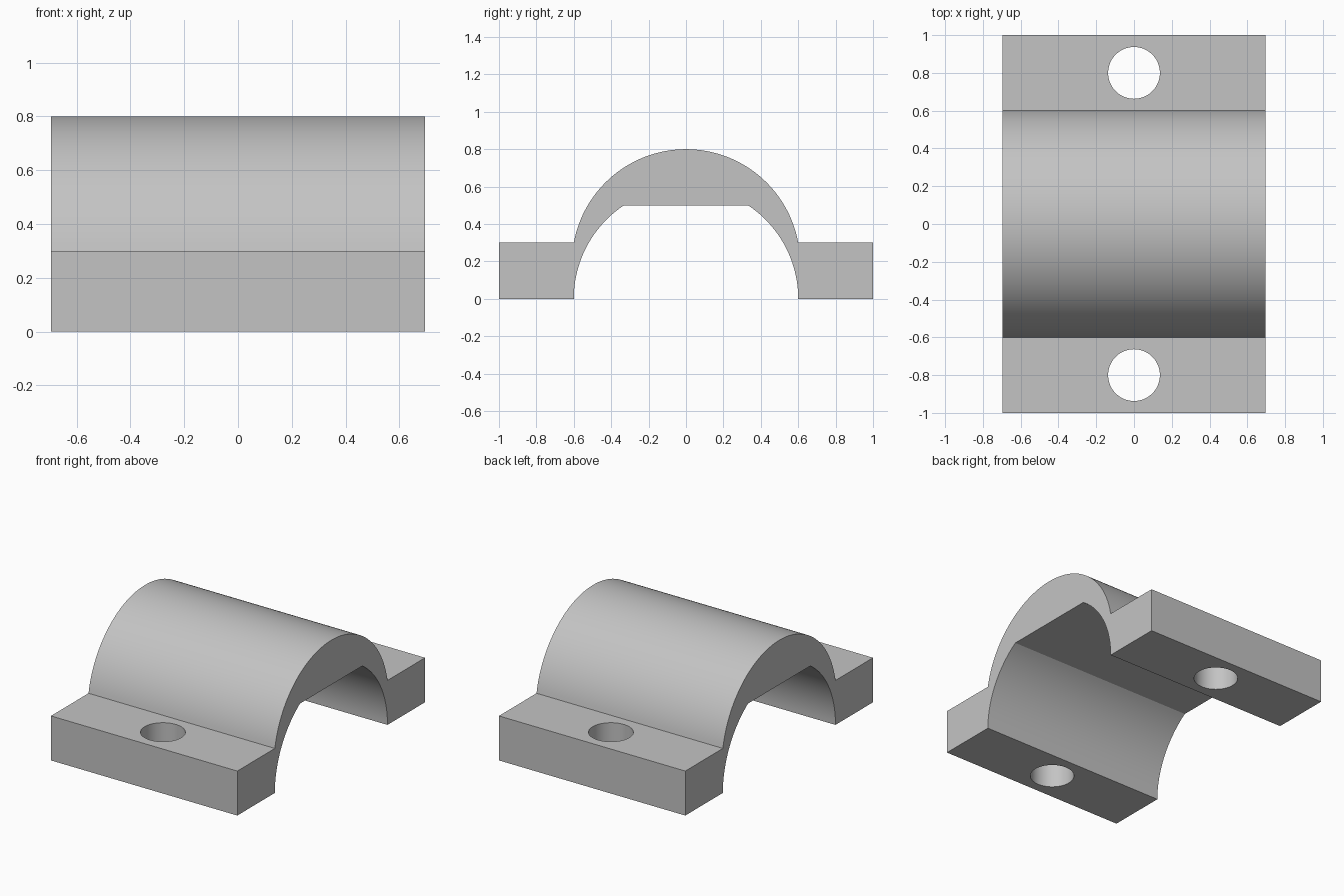
import bpy
import bmesh
from math import sin, cos, asin, pi, radians

HALF_WIDTH = 0.695
FLANGE_TOP = 0.3
INNER_R, ROOF_Z = 0.6, 0.5
OUTER_R, OUTER_Z = 0.61, 0.19
HOLE_R, HOLE_Y = 0.137, 0.8

if "Cube" in bpy.data.objects:
    bpy.data.objects.remove(bpy.data.objects["Cube"], do_unlink=True)

grey = bpy.data.materials.new("plain grey")
grey.use_nodes = True
colour = (0.55, 0.55, 0.55, 1)
grey.diffuse_color = colour
grey.node_tree.nodes["Principled BSDF"].inputs["Base Color"].default_value = colour


def arc(radius, centre_z, start, end, steps):
    """Points (y, z) along a circular arc."""
    angles = [start + (end - start) * i / steps for i in range(steps + 1)]
    return [(radius * cos(a), centre_z + radius * sin(a)) for a in angles]


# Saddle outline: outer arch, flanges, and inner arch with a flat roof
outer_a = asin((FLANGE_TOP - OUTER_Z) / OUTER_R)
inner_a = asin(ROOF_Z / INNER_R)
outline = [(1, 0), (1, FLANGE_TOP)]
outline += arc(OUTER_R, OUTER_Z, outer_a, pi - outer_a, 64)
outline += [(-1, FLANGE_TOP), (-1, 0)]
outline += arc(INNER_R, 0, pi, pi - inner_a, 24)
outline += arc(INNER_R, 0, inner_a, 0, 24)

# Extrude the outline across the width
bm = bmesh.new()
face = bm.faces.new([bm.verts.new((-HALF_WIDTH, y, z)) for y, z in outline])
grown = bmesh.ops.extrude_face_region(bm, geom=[face], use_keep_orig=True)
moved = [v for v in grown["geom"] if isinstance(v, bmesh.types.BMVert)]
bmesh.ops.translate(bm, verts=moved, vec=(2 * HALF_WIDTH, 0, 0))
bmesh.ops.recalc_face_normals(bm, faces=bm.faces[:])
mesh = bpy.data.meshes.new("saddle_clamp")
bm.to_mesh(mesh)
bm.free()
mesh.materials.append(grey)
clamp = bpy.data.objects.new("saddle_clamp", mesh)
bpy.context.collection.objects.link(clamp)

# Bolt holes through both flanges
for side in (-1, 1):
    bpy.ops.mesh.primitive_cylinder_add(
        vertices=64, radius=HOLE_R, depth=1, location=(0, side * HOLE_Y, 0.15))
    cutter = bpy.context.object
    cutter.name = "bolt_hole_cutter"
    cutter.hide_render = True
    cutter.data.materials.append(grey)
    cut = clamp.modifiers.new("bolt_hole", 'BOOLEAN')
    cut.operation = 'DIFFERENCE'
    cut.solver = 'EXACT'
    cut.object = cutter
    bpy.context.view_layer.objects.active = clamp
    bpy.ops.object.modifier_apply(modifier=cut.name)
    bpy.data.objects.remove(cutter, do_unlink=True)

# Smooth arches and holes, crisp edges
bpy.ops.object.select_all(action='DESELECT')
clamp.select_set(True)
bpy.context.view_layer.objects.active = clamp
bpy.ops.object.shade_smooth_by_angle(angle=radians(20))
